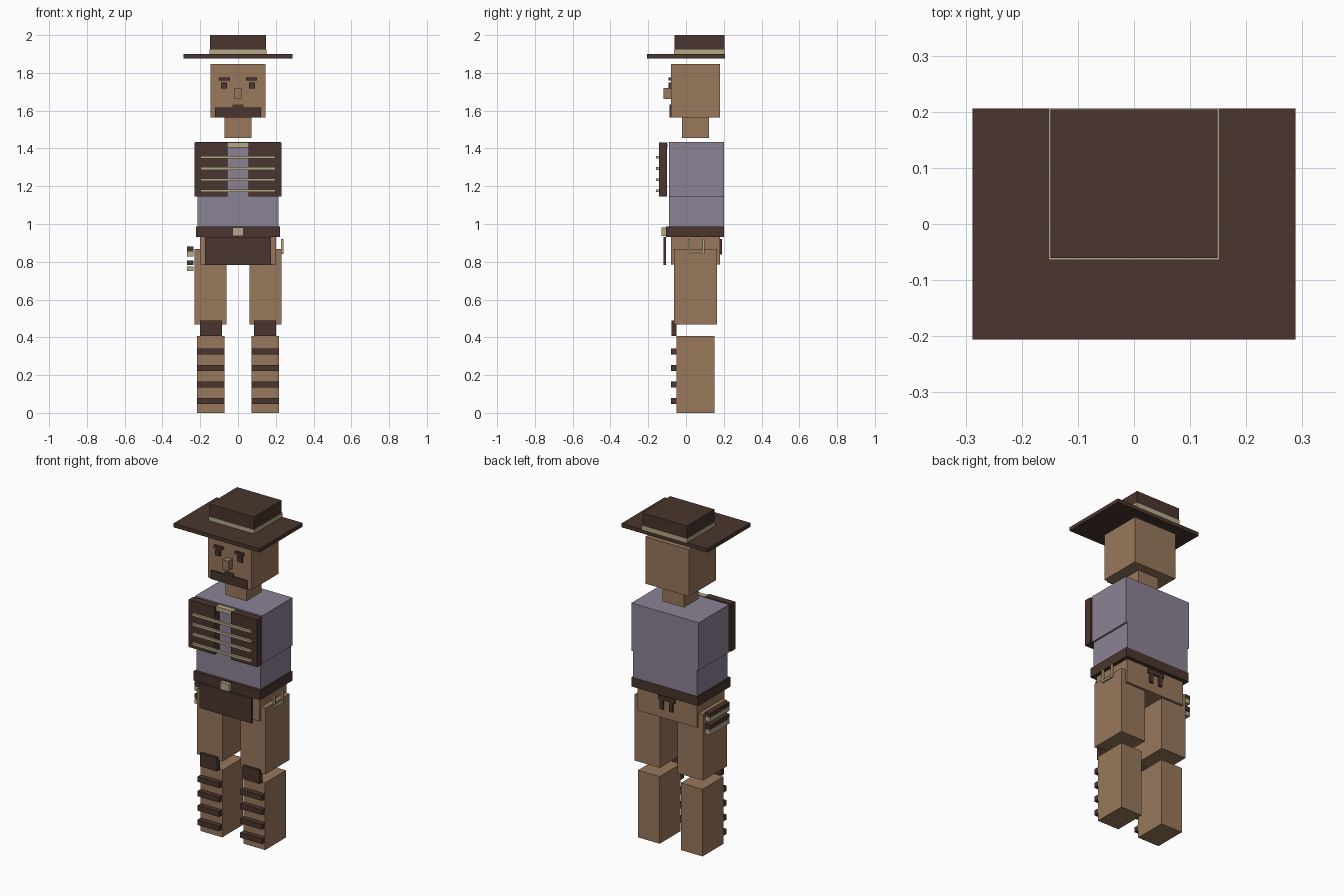
import bpy
import bmesh
from mathutils import Vector

default_cube = bpy.data.objects.get("Cube")
if default_cube:
    bpy.data.objects.remove(default_cube, do_unlink=True)


def to_linear(value):
    value /= 255
    return value / 12.92 if value <= 0.04045 else ((value + 0.055) / 1.055) ** 2.4


def make_material(name, red, green, blue):
    colour = [to_linear(c) for c in (red, green, blue)] + [1.0]
    material = bpy.data.materials.new(name)
    material.use_nodes = True
    material.diffuse_color = colour
    shader = next(n for n in material.node_tree.nodes if n.type == "BSDF_PRINCIPLED")
    shader.inputs["Base Color"].default_value = colour
    return material


skin = make_material("tan skin", 152, 120, 92)
leather = make_material("dark leather", 74, 53, 46)
cloth = make_material("mauve cloth", 139, 130, 149)
cream = make_material("pale cream", 181, 169, 137)


def add_blocks(name, material, blocks):
    """One object made of axis-aligned blocks, each given as x, y and z ranges."""
    bm = bmesh.new()
    for ranges in blocks:
        low = Vector([min(r) for r in ranges])
        high = Vector([max(r) for r in ranges])
        for vert in bmesh.ops.create_cube(bm, size=1)["verts"]:
            vert.co = [low[i] + (vert.co[i] + 0.5) * (high[i] - low[i]) for i in range(3)]
    mesh = bpy.data.meshes.new(name)
    bm.to_mesh(mesh)
    bm.free()
    mesh.materials.append(material)
    part = bpy.data.objects.new(name, mesh)
    bpy.context.collection.objects.link(part)
    return part


def centred(name, material, half_width, depth, height):
    add_blocks(name, material, [((-half_width, half_width), depth, height)])


def paired(name, material, width, depth, height):
    for side, sign in (("left", 1), ("right", -1)):
        add_blocks(side + "_" + name, material, [([sign * x for x in width], depth, height)])


# Hat
centred("hat_brim", leather, 0.288, (-0.206, 0.206), (1.877, 1.9))
centred("hat_crown", leather, 0.149, (-0.061, 0.204), (1.9, 2.0))
centred("hat_band", cream, 0.152, (-0.064, 0.206), (1.9, 1.925))

# Head and face
centred("head", skin, 0.145, (-0.08, 0.18), (1.564, 1.848))
centred("neck", skin, 0.071, (-0.02, 0.122), (1.455, 1.564))
centred("nose", skin, 0.019, (-0.12, -0.08), (1.662, 1.72))
centred("mouth", leather, 0.03, (-0.087, -0.08), (1.617, 1.633))
centred("moustache", leather, 0.121, (-0.088, -0.08), (1.564, 1.617))
paired("eyebrow", leather, (0.042, 0.1), (-0.092, -0.08), (1.76, 1.776))
paired("eye", leather, (0.058, 0.09), (-0.092, -0.08), (1.718, 1.75))

# Torso and chest armour
centred("chest", cloth, 0.225, (-0.09, 0.2), (1.145, 1.434))
centred("waist", cloth, 0.214, (-0.09, 0.2), (0.987, 1.145))
paired("vest_panel", leather, (0.055, 0.229), (-0.144, -0.1), (1.145, 1.432))
centred("collar_plate", cream, 0.055, (-0.13, -0.098), (1.405, 1.432))
for row in range(4):
    middle = 1.353 - row * 0.059
    centred("chest_rib", cream, 0.198, (-0.158, -0.144), (middle - 0.007, middle + 0.007))

# Belt and hips
centred("belt", leather, 0.222, (-0.107, 0.202), (0.93, 0.987))
centred("belt_buckle", cream, 0.03, (-0.13, -0.107), (0.937, 0.982))
centred("hips", skin, 0.2, (-0.08, 0.18), (0.785, 0.93))
centred("front_flap", leather, 0.175, (-0.12, -0.106), (0.782, 0.93))
add_blocks("back_hook", leather, [
    ((-0.055, 0.055), (0.18, 0.19), (0.895, 0.92)),
    ((-0.043, -0.02), (0.18, 0.19), (0.838, 0.895)),
    ((0.02, 0.043), (0.18, 0.19), (0.838, 0.895)),
])

# Wire loop on the left hip
add_blocks("hip_loop", cream, [
    ((0.228, 0.24), (0.01, 0.02), (0.84, 0.92)),
    ((0.228, 0.24), (0.087, 0.097), (0.84, 0.92)),
    ((0.228, 0.24), (0.02, 0.087), (0.84, 0.852)),
])

# Stacked bars on the right hip
for bar, top in enumerate((0.88, 0.854, 0.808, 0.776)):
    add_blocks("hip_bar", cream if bar % 2 else leather,
               [((-0.27, -0.236), (-0.03, 0.155), (top - 0.026, top))])

# Legs
paired("thigh", skin, (0.06, 0.229), (-0.064, 0.165), (0.467, 0.867))
paired("knee_pad", leather, (0.086, 0.2), (-0.078, -0.05), (0.406, 0.488))
paired("shin", skin, (0.071, 0.216), (-0.049, 0.15), (0, 0.406))
for row in range(4):
    base = 0.048 + row * 0.087
    paired("shin_strap", leather, (0.071, 0.216), (-0.08, -0.049), (base, base + 0.031))
